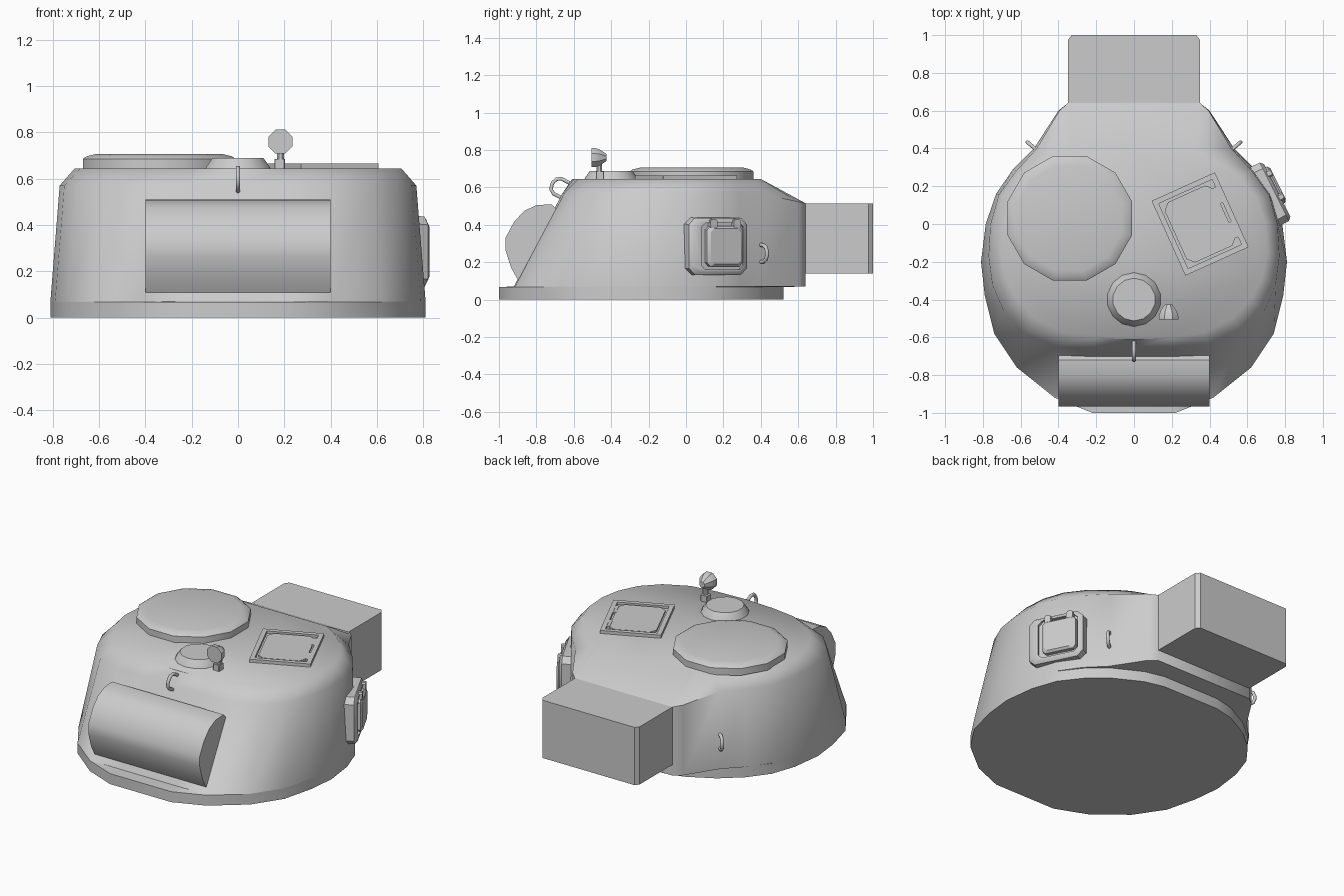
import bpy, bmesh, math
from mathutils import Matrix, Vector

if "Cube" in bpy.data.objects:
    bpy.data.objects.remove(bpy.data.objects["Cube"])


def loft(name, rings, mat=Matrix(), angle=35):
    """Skin closed rings of equal point count, cap both ends."""
    bm = bmesh.new()
    vs = [[bm.verts.new(mat @ Vector(p)) for p in r] for r in rings]
    n = len(vs[0])
    for a, b in zip(vs, vs[1:]):
        for i in range(n):
            j = (i + 1) % n
            bm.faces.new((a[i], a[j], b[j], b[i]))
    bm.faces.new(vs[0][::-1])
    bm.faces.new(vs[-1])
    bmesh.ops.recalc_face_normals(bm, faces=bm.faces)
    me = bpy.data.meshes.new(name)
    bm.to_mesh(me)
    bm.free()
    ob = bpy.data.objects.new(name, me)
    bpy.context.collection.objects.link(ob)
    bpy.ops.object.select_all(action='DESELECT')
    ob.select_set(True)
    bpy.context.view_layer.objects.active = ob
    bpy.ops.object.shade_smooth_by_angle(angle=math.radians(angle))
    return ob


def mirrored(half, zfun):
    """Half outline from front centre to rear centre -> full ring."""
    pts = half + [(-x, y) for x, y in half[-2:0:-1]]
    return [(x, y, zfun(y)) for x, y in pts]


def ngon(n, r, z, turn=0.5):
    return [(r * math.cos(2 * math.pi * (i + turn) / n),
             r * math.sin(2 * math.pi * (i + turn) / n), z) for i in range(n)]


def rect(w, h, c, z, cx=0, cy=0):
    """Rectangle with chamfered corners."""
    w, h = w / 2, h / 2
    p = [(w, -h + c), (w, h - c), (w - c, h), (-w + c, h),
         (-w, h - c), (-w, -h + c), (-w + c, -h), (w - c, -h)]
    return [(cx + x, cy + y, z) for x, y in p]


def frame(origin, u, v):
    """Matrix with local x = u, y = v, z = outward normal."""
    u, v = Vector(u).normalized(), Vector(v).normalized()
    m = Matrix((u, v, u.cross(v))).transposed().to_4x4()
    return Matrix.Translation(origin) @ m


# Cast turret shell
base = [(0, -1), (.22, -1), (.42, -.92), (.62, -.76), (.74, -.58), (.79, -.38), (.81, -.2),
        (.785, 0), (.73, .16), (.63, .29), (.5, .4), (.33, .49), (.2, .52), (0, .52)]
wall = [(0, -.92), (.2, -.92), (.415, -.915)] + base[3:8] + \
       [(.73, .16), (.64, .29), (.53, .4), (.40, .6), (.35, .64), (0, .64)]
shoulder = [(0, -.66), (.22, -.66), (.4, -.65), (.58, -.58), (.69, -.46), (.75, -.32), (.77, -.17),
            (.76, 0), (.715, .155), (.625, .28), (.515, .4), (.395, .6), (.35, .64), (0, .64)]
roof = [(0, -.61), (.2, -.6), (.37, -.575), (.52, -.5), (.62, -.4), (.68, -.28), (.705, -.15),
        (.695, 0), (.65, .13), (.56, .25), (.44, .35), (.36, .4), (.33, .4), (0, .4)]
loft("turret_shell", [
    mirrored(base, lambda y: 0), mirrored(base, lambda y: .068),
    mirrored(wall, lambda y: .07),
    mirrored(shoulder, lambda y: .57 - .055 * max(0, min(1, (y - .38) / .26))),
    mirrored(roof, lambda y: .645)], angle=50)

# Rear stowage box with chamfered back corners
plan = [(-.35, .6), (.35, .6), (.35, .975), (.33, 1), (-.33, 1), (-.35, .975)]
loft("rear_box", [[(x, y, z) for x, y in plan] for z in (.14, .515)])

# Rounded gun mantlet
prof = [(-.72, .51), (-.80, .505), (-.865, .475), (-.92, .415), (-.965, .33),
        (-.965, .265), (-.935, .17), (-.9, .108), (-.8, .108), (-.66, .45)]
loft("gun_mantlet", [[(x, y, z) for y, z in prof] for x in (-.4, .4)])

# Commander's cupola
R = .33 / math.cos(math.pi / 12)
loft("cupola", [ngon(12, R, 0), ngon(12, R, .045), ngon(12, R - .015, .056),
                ngon(12, R - .055, .066)],
     Matrix.Translation((-.34, .03, .64)), angle=50)

# Round roof ventilator
loft("ventilator", [ngon(14, .145, 0), ngon(14, .14, .012), ngon(14, .113, .049)],
     Matrix.Translation((0, -.4, .64)), angle=40)

# Loader's hatch: raised rim, then the inset lid
M = Matrix.Translation((.35, 0, .64)) @ Matrix.Rotation(math.radians(24.3), 4, 'Z')
loft("hatch_rim", [rect(.367, .434, .001, 0), rect(.367, .434, .001, .025),
                   rect(.31, .377, .001, .025), rect(.31, .377, .001, .009)], M)
loft("hatch_lid", [rect(.285, .35, .035, .005), rect(.285, .35, .035, .02)], M)
for s in (-1, 1):
    loft("hatch_hinge", [rect(.02, .09, .003, z, .147, s * .1) for z in (.005, .023)], M)

# Spotlight on a short post
loft("lamp_foot", [rect(.045, .045, .003, z, .18, -.46) for z in (.64, .685)])
loft("lamp_post", [rect(.03, .03, .008, z, .184, -.463) for z in (.68, .745)])
loft("lamp_head", [ngon(8, .056, -.005), ngon(8, .056, .012), ngon(8, .046, .04),
                   ngon(8, .02, .075)],
     frame((.183, -.5, .76), (-1, 0, 0), (0, 0, 1)))

# Side port: frame, recessed door, hinges
M = frame((.712, .155, .285), (-.447, .894, 0), (0, 0, 1))
loft("port_frame", [rect(.35, .31, .035, -.06), rect(.345, .305, .035, .035),
                    rect(.31, .27, .03, .052), rect(.255, .25, .025, .052, .02),
                    rect(.255, .25, .025, .035, .02)], M, 40)
loft("port_door", [rect(.215, .215, .02, .03, .03), rect(.215, .215, .02, .06, .03),
                   rect(.18, .19, .02, .072, .03)], M, 25)
for u in (-.04, .10):
    loft("port_hinge", [rect(.04, .05, .008, .03, u, .12), rect(.04, .05, .008, .068, u, .12)], M)


# Lifting eyes: tube bent into a half ring
def lifting_eye(origin, u, v, d=.055, h=.045, r=.0105):
    m = frame(origin, u, v)
    path = [(-.03, -h), (d * .45, -h), (d * .85, -h * .7), (d, -h * .2),
            (d, h * .2), (d * .85, h * .7), (d * .45, h), (-.03, h)]
    rings = []
    for i, p in enumerate(path):
        a, b = path[max(i - 1, 0)], path[min(i + 1, 7)]
        t = Vector((b[0] - a[0], b[1] - a[1], 0)).normalized()
        side = Vector((t.y, -t.x, 0))
        rings.append([Vector((*p, 0)) + side * x + Vector((0, 0, y))
                      for x, y, _ in ngon(8, r, 0)])
    loft("lifting_eye", rings, m, 60)


lifting_eye((0, -.665, .595), (0, -.89, .46), (0, .46, .89))
for s in (-1, 1):
    lifting_eye((s * .522, .398, .247), (s * .77, .64, 0), (0, 0, 1))
